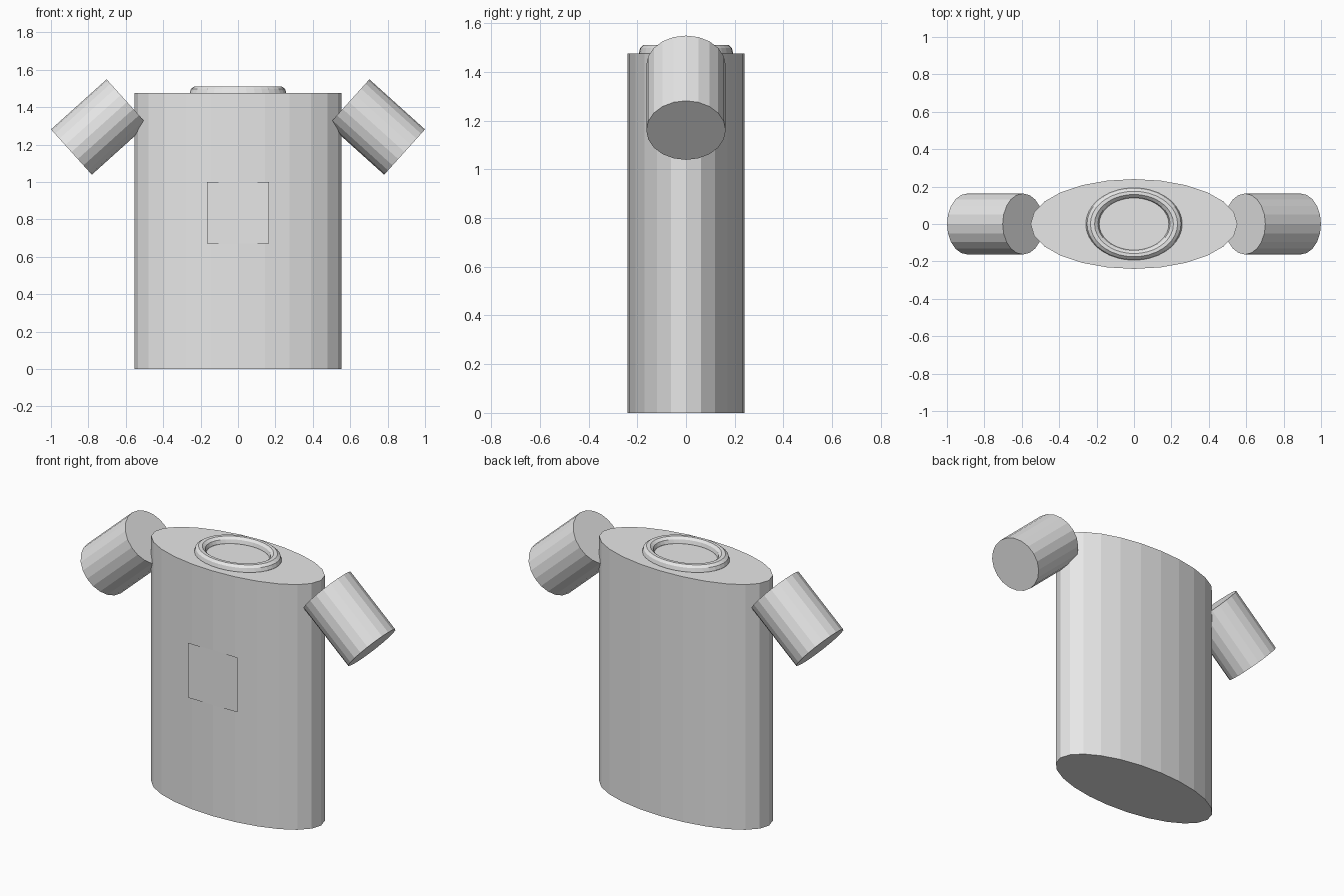
import bpy, math

if "Cube" in bpy.data.objects:
    bpy.data.objects.remove(bpy.data.objects["Cube"])

grey = bpy.data.materials.new("light grey")
grey.diffuse_color = (0.8, 0.8, 0.8, 1)
grey.use_nodes = True
grey.node_tree.nodes["Principled BSDF"].inputs["Base Color"].default_value = grey.diffuse_color


def finish(name):
    ob = bpy.context.object
    ob.name = name
    ob.data.materials.append(grey)
    return ob


# Oval torso
bpy.ops.mesh.primitive_cylinder_add(vertices=24, radius=1, depth=1.475,
                                    location=(0, 0, 0.7375))
finish("torso").scale = (0.553, 0.24, 1)

# Sleeves, sloping down and outwards on each side
for side, name in ((1, "right_sleeve"), (-1, "left_sleeve")):
    bpy.ops.mesh.primitive_cylinder_add(
        vertices=20, radius=0.163, depth=0.40,
        location=(side * 0.742, 0, 1.294),
        rotation=(0, side * math.radians(132), 0))
    finish(name)

# Oval collar ring, half sunk into the top
bpy.ops.mesh.primitive_torus_add(major_segments=36, minor_segments=10,
                                 major_radius=0.222, minor_radius=0.036,
                                 location=(0, 0, 1.477))
finish("collar").scale = (1, 0.75, 1)

# Flat square patch on the chest
bpy.ops.mesh.primitive_plane_add(size=0.33, location=(0, -0.242, 0.835),
                                 rotation=(math.radians(90), 0, 0))
finish("chest_patch")
